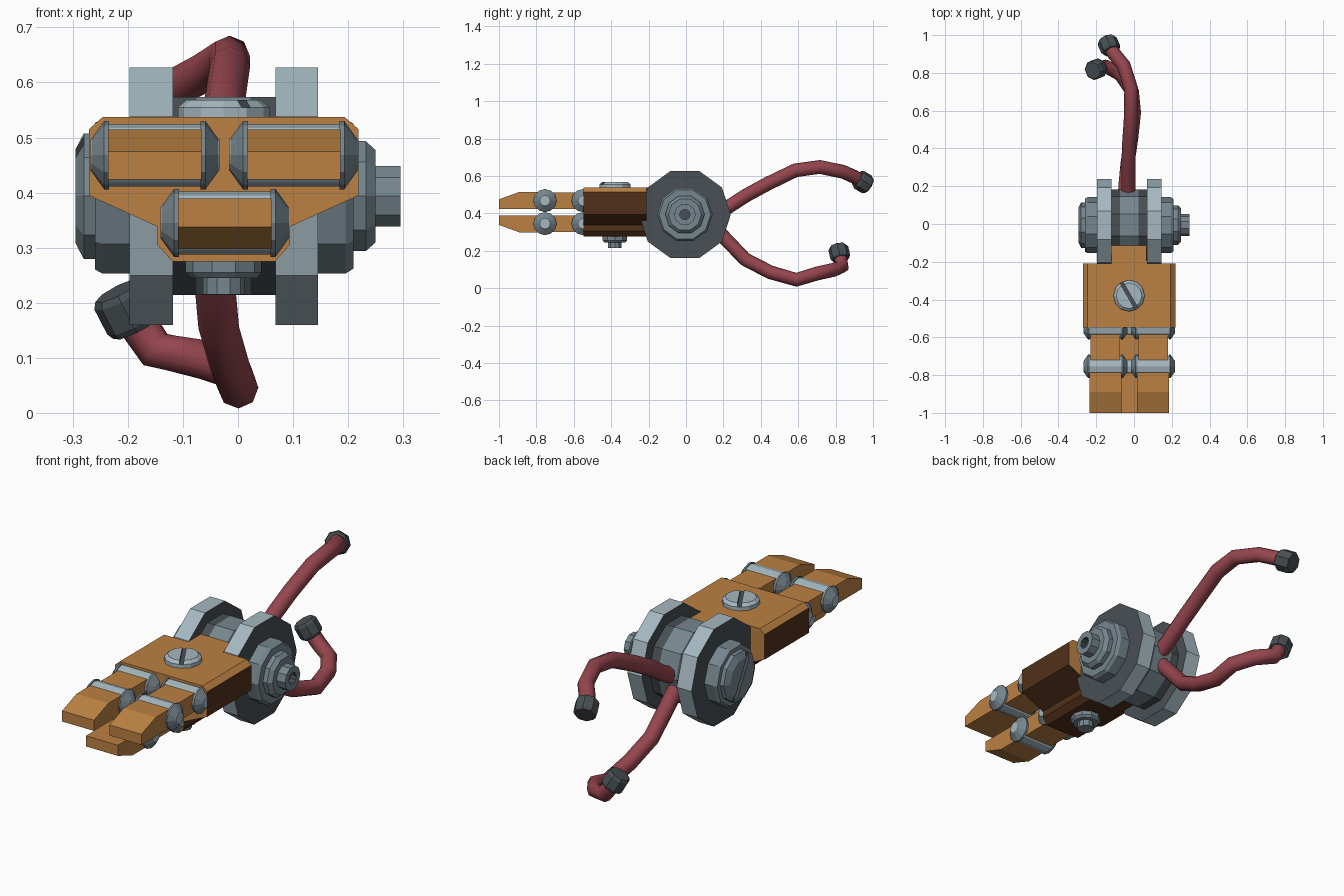
import bpy, bmesh, math
from mathutils import Vector

if "Cube" in bpy.data.objects:
    bpy.data.objects.remove(bpy.data.objects["Cube"])

def material(name, col):
    m = bpy.data.materials.new(name)
    m.diffuse_color = (*col, 1)
    m.use_nodes = True
    m.node_tree.nodes["Principled BSDF"].inputs["Base Color"].default_value = m.diffuse_color
    return m

LIGHT = material("light_metal", (.38, .48, .53))
MID = material("mid_metal", (.18, .24, .27))
DARK = material("dark_metal", (.065, .08, .09))
ORANGE = material("orange_paint", (.50, .22, .055))
BROWN = material("dark_brown", (.085, .030, .010))
RED = material("red_hose", (.30, .06, .075))

def make(name, bm, mats):
    bmesh.ops.recalc_face_normals(bm, faces=bm.faces)
    me = bpy.data.meshes.new(name)
    bm.to_mesh(me)
    bm.free()
    for m in mats:
        me.materials.append(m)
    ob = bpy.data.objects.new(name, me)
    bpy.context.collection.objects.link(ob)
    return ob

def lathe(name, rings, centre, axis, mats, bands=None, n=10):
    """Turned part: rings are (offset, radius) along axis, bands gives a material
    index per section (start cap, each band, end cap)."""
    bm = bmesh.new()
    bands = bands or [0] * (len(rings) + 1)
    if axis == 'x':
        d, u, v = Vector((1, 0, 0)), Vector((0, 1, 0)), Vector((0, 0, 1))
    elif axis == 'z':
        d, u, v = Vector((0, 0, 1)), Vector((1, 0, 0)), Vector((0, 1, 0))
    else:
        d = Vector(axis).normalized()
        u = d.orthogonal().normalized()
        v = d.cross(u)
    c = Vector(centre)
    loops = []
    for off, r in rings:
        loops.append([bm.verts.new(c + d * off + r * (u * math.cos(i * math.tau / n)
                      + v * math.sin(i * math.tau / n))) for i in range(n)])
    bm.faces.new(loops[0]).material_index = bands[0]
    for k in range(len(loops) - 1):
        a, b = loops[k], loops[k + 1]
        for i in range(n):
            j = (i + 1) % n
            bm.faces.new((a[i], a[j], b[j], b[i])).material_index = bands[k + 1]
    bm.faces.new(loops[-1]).material_index = bands[-1]
    return make(name, bm, mats)

def prism(name, pts, axis, lo, hi, mats):
    """Extrude a profile along x (points are y,z) or y (points are x,z)."""
    bm = bmesh.new()
    place = (lambda p, t: (t, p[0], p[1])) if axis == 'x' else (lambda p, t: (p[0], t, p[1]))
    a = [bm.verts.new(place(p, lo)) for p in pts]
    b = [bm.verts.new(place(p, hi)) for p in pts]
    bm.faces.new(a)
    bm.faces.new(b)
    for i in range(len(pts)):
        j = (i + 1) % len(pts)
        bm.faces.new((a[i], a[j], b[j], b[i]))
    return make(name, bm, mats)

def cut_slot(ob, centre, size, axis, angle):
    """Cut a dark screwdriver slot into a screw head."""
    bm = bmesh.new()
    bmesh.ops.create_cube(bm, size=1)
    cutter = make(ob.name + "_slot_cutter", bm, [DARK])
    cutter.location, cutter.scale = centre, size
    cutter.rotation_euler['xyz'.index(axis)] = angle
    cutter.hide_render = True
    cutter.hide_set(True)
    m = ob.modifiers.new("slot", 'BOOLEAN')
    m.operation, m.solver, m.object = 'DIFFERENCE', 'EXACT', cutter
    m.material_mode = 'TRANSFER'

CX, CY, CZ = -.026, -.006, .3935     # axle centre
AX = (0, CY, CZ)

# Axle drum with lighter middle band, and the two big discs
lathe("axle_drum", [(-.13, .189), (-.075, .189), (.023, .189), (.08, .189)], AX, 'x',
      [MID, DARK], [1, 1, 0, 1, 1])
for name, x0, x1 in (("left_disc", -.197, -.118), ("right_disc", .068, .145)):
    lathe(name, [(x0, .2455), (x1, .2455)], AX, 'x', [LIGHT, DARK], [1, 0, 1])

# Hubs, bolt with recess on the right, slotted head on the left
lathe("right_hub", [(.14, .148), (.195, .148), (.21, .138)], AX, 'x', [MID])
lathe("right_nut", [(.205, .105), (.232, .105), (.25, .088)], AX, 'x', [MID])
lathe("right_bolt", [(.245, .058), (.295, .058), (.295, .028), (.265, .028)], AX, 'x',
      [MID, DARK], [0, 0, 0, 1, 1])
lathe("left_hub", [(-.26, .14), (-.245, .148), (-.19, .148)], AX, 'x', [MID])
head = lathe("left_screw_head", [(-.295, .09), (-.28, .12), (-.25, .12)], AX, 'x', [MID])
cut_slot(head, (-.295, CY, CZ), (.03, .022, .3), 'x', .5)

# Palm: bevelled profile, orange on top and ends, dark on sides and underside
half = [(.22, .537), (.245, .515), (.245, .395), (.12, .338), (.12, .305), (.093, .275)]
pts = [(CX + x, z) for x, z in half] + [(CX - x, z) for x, z in reversed(half)]
palm = prism("palm", pts, 'y', -.547, -.21, [ORANGE, BROWN])
tongue = prism("palm_tongue", [(CX + s * .092, z) for s, z in
               ((-1, .275), (1, .275), (1, .537), (-1, .537))], 'y', -.22, -.1, [ORANGE, BROWN])
for ob in (palm, tongue):
    for f in ob.data.polygons:
        if f.normal.z < .3 and abs(f.normal.y) < .5:
            f.material_index = 1

# Top slotted screw and bottom nut
top = lathe("palm_screw", [(.52, .083), (.555, .083), (.568, .068)], (CX, -.38, 0), 'z',
            [LIGHT], n=12)
cut_slot(top, (CX, -.38, .568), (.3, .018, .026), 'z', math.radians(-60))
lathe("palm_nut_flange", [(.245, .06), (.255, .069), (.28, .069)], (CX, -.38, 0), 'z', [MID])
lathe("palm_nut", [(.215, .038), (.25, .038)], (CX, -.38, 0), 'z', [MID])

# Three fingers with jointed segments and knuckle pins (lower one flipped)
def finger(name, x, flip):
    fz = (lambda z: .813 - z) if flip else (lambda z: z)
    tip = [(-1, .424), (-.75, .424), (-.75, .515), (-.89, .515), (-1, .475)]
    mid = [(-.76, .424), (-.53, .424), (-.53, .512), (-.76, .512)]
    prism(name + "_tip", [(y, fz(z)) for y, z in tip], 'x', x - .085, x + .085, [ORANGE])
    prism(name + "_base", [(y, fz(z)) for y, z in mid], 'x', x - .078, x + .078, [ORANGE])
    for part, y in (("_front_knuckle", -.754), ("_rear_knuckle", -.55)):
        c = (x, y, fz(.468))
        lathe(name + part + "_pin", [(-.09, .057), (.09, .057)], c, 'x', [LIGHT], n=12)
        for s, side in ((-1, "_left_cap"), (1, "_right_cap")):
            lathe(name + part + side, [(s * .083, .062), (s * .092, .062), (s * .115, .03),
                  (s * .117, .028)], c, 'x', [MID, LIGHT], [0, 0, 0, 1, 1], n=12)

finger("left_finger", -.151, False)
finger("right_finger", .101, False)
finger("lower_finger", -.024, True)

# Hoses trailing from the drum, each with a dark end cap
def hose(name, path, r, cap_dir):
    cu = bpy.data.curves.new(name, 'CURVE')
    cu.dimensions = '3D'
    cu.bevel_depth, cu.bevel_resolution, cu.use_fill_caps = r, 2, True
    sp = cu.splines.new('POLY')
    sp.points.add(len(path) - 1)
    for p, co in zip(sp.points, path):
        p.co = (*co, 1)
    cu.materials.append(RED)
    bpy.context.collection.objects.link(bpy.data.objects.new(name, cu))
    lathe(name + "_cap", [(-.036, .048), (-.024, .054), (.028, .054), (.04, .046)], path[-1],
          cap_dir, [DARK], n=8)

hose("upper_hose", [(-.03, .12, .375), (-.03, .22, .43), (-.03, .32, .495), (-.025, .44, .56),
     (-.015, .585, .63), (-.015, .715, .648), (-.055, .84, .622), (-.105, .90, .595),
     (-.132, .945, .568)], .037, (-.35, .8, -.48))
hose("lower_hose", [(-.05, .12, .36), (-.045, .21, .265), (-.035, .315, .155), (-.015, .45, .085),
     (0, .59, .045), (-.01, .70, .078), (-.07, .79, .098), (-.15, .835, .115),
     (-.2, .82, .187)], .037, (-.45, -.2, .87))
